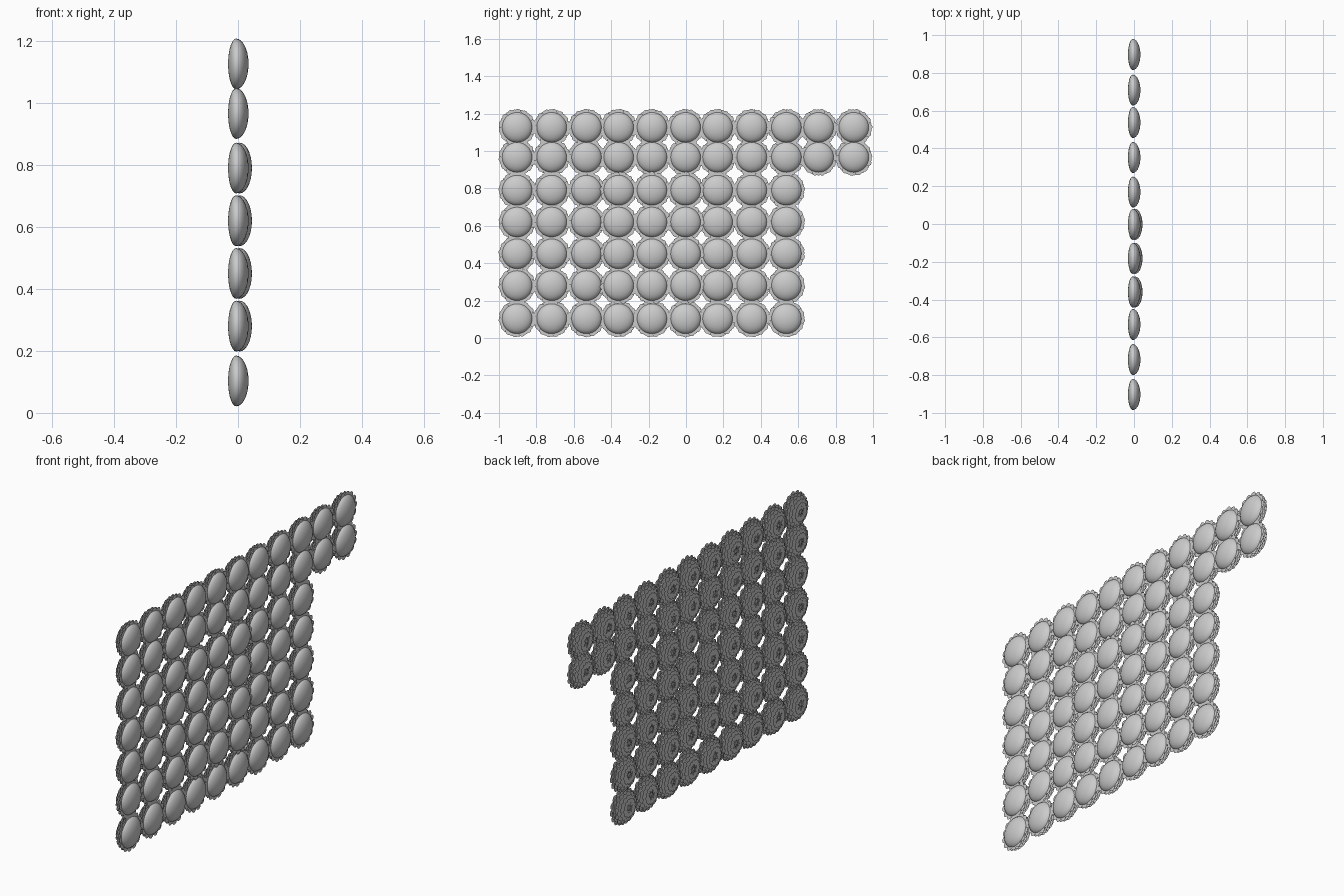
import bpy, bmesh, math, random
from mathutils import Matrix, Vector

if "Cube" in bpy.data.objects:
    bpy.data.objects.remove(bpy.data.objects["Cube"])

random.seed(4)

grey = bpy.data.materials.new("light grey")
grey.diffuse_color = (0.6, 0.6, 0.6, 1)
grey.use_nodes = True
grey.node_tree.nodes["Principled BSDF"].inputs["Base Color"].default_value = grey.diffuse_color

COLUMNS = [-0.903, -0.718, -0.532, -0.36, -0.182, -0.002, 0.169, 0.352, 0.537, 0.709, 0.897]
ROWS = [0.103, 0.28, 0.45, 0.62, 0.79, 0.966, 1.126]
# Petal layers: x position, tip radius
LAYERS = [(0.002, 0.099), (-0.006, 0.096), (-0.014, 0.094), (-0.022, 0.09),
          (-0.03, 0.083), (-0.038, 0.07), (-0.045, 0.052)]
PETALS = 14


def finish(bm, name):
    mesh = bpy.data.meshes.new(name)
    bm.to_mesh(mesh)
    bm.free()
    mesh.materials.append(grey)
    return mesh


def make_dome():
    # Flattened button, full in front and shallow behind
    bm = bmesh.new()
    bmesh.ops.create_uvsphere(bm, u_segments=28, v_segments=14, radius=1)
    bmesh.ops.rotate(bm, verts=bm.verts, matrix=Matrix.Rotation(math.pi / 2, 3, 'Y'))
    for v in bm.verts:
        depth = 0.04 if v.co.x > 0 else 0.026
        v.co = Vector((v.co.x * depth - 0.006, v.co.y * 0.082, v.co.z * 0.082))
    for f in bm.faces:
        f.smooth = True
    return finish(bm, "flower_dome")


def make_petals():
    # Thin round-tipped petals, each layer staggered by half a petal
    bm = bmesh.new()
    for i, (x, radius) in enumerate(LAYERS):
        half = radius * math.sin(math.pi / PETALS) * 0.93
        profile = [(0.008, 0), (radius - half, -half), (radius - 0.35 * half, -0.75 * half),
                   (radius, -0.25 * half), (radius, 0.25 * half),
                   (radius - 0.35 * half, 0.75 * half), (radius - half, half)]
        for k in range(PETALS):
            a = 2 * math.pi * (k + 0.5 * (i % 2)) / PETALS
            c, s = math.cos(a), math.sin(a)
            # Slight step between neighbours keeps overlaps apart
            px = x + 0.0008 * (k % 2)
            bm.faces.new([bm.verts.new((px, r * c - w * s, r * s + w * c))
                          for r, w in reversed(profile)])
    for f in bm.faces:
        f.normal_update()
        if f.normal.x > 0:
            f.normal_flip()
    return finish(bm, "flower_petals")


dome, petals = make_dome(), make_petals()

# Flower panel: full grid, with the last two columns only in the top two rows
for r, z in enumerate(ROWS):
    for c, y in enumerate(COLUMNS):
        if c > 8 and r < 5:
            continue
        # Central block stands slightly forward
        x = 0.011 if 3 <= c <= 5 and 1 <= r <= 4 else 0.0
        turn = random.uniform(0, 2 * math.pi / PETALS)
        for mesh in (dome, petals):
            ob = bpy.data.objects.new(f"{mesh.name}_{r + 1}_{c + 1}", mesh)
            ob.location = (x, y, z)
            if mesh is petals:
                ob.rotation_euler.x = turn
            bpy.context.collection.objects.link(ob)
